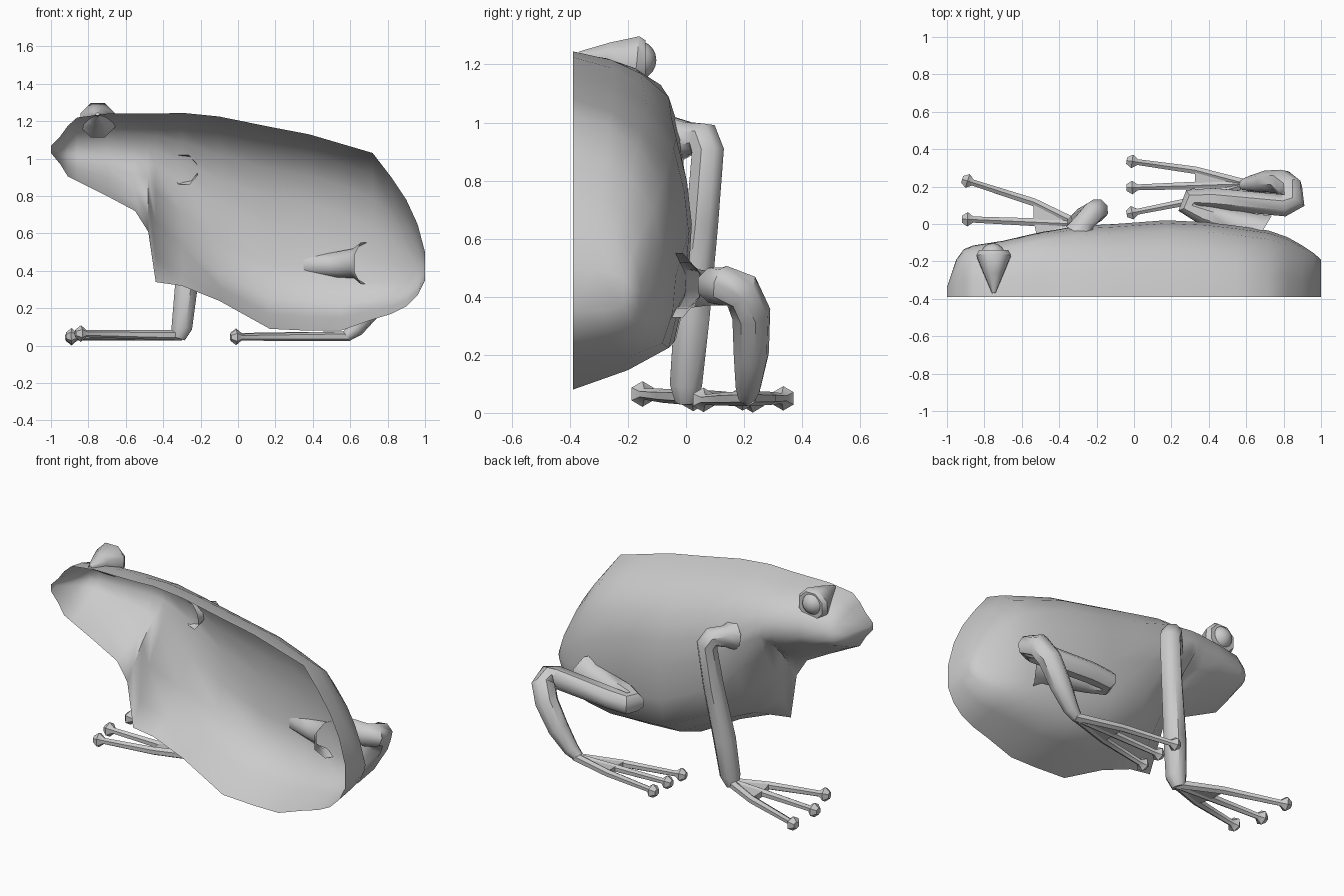
import bpy, bmesh, math
from mathutils import Vector

if "Cube" in bpy.data.objects:
    bpy.data.objects.remove(bpy.data.objects["Cube"])

MID = -0.39  # cut plane of the half figure


def finish(name, bm, angle=45):
    bmesh.ops.recalc_face_normals(bm, faces=bm.faces)
    me = bpy.data.meshes.new(name)
    bm.to_mesh(me)
    bm.free()
    ob = bpy.data.objects.new(name, me)
    bpy.context.collection.objects.link(ob)
    bpy.ops.object.select_all(action='DESELECT')
    ob.select_set(True)
    bpy.context.view_layer.objects.active = ob
    bpy.ops.object.shade_smooth_by_angle(angle=math.radians(angle))
    return ob


def bridge(bm, rings, closed):
    for a, b in zip(rings, rings[1:]):
        n = len(a)
        for i in range(n if closed else n - 1):
            j = (i + 1) % n
            bm.faces.new((a[i], a[j], b[j], b[i]))


def tube(name, pts, sides=8, start_cap=True):
    """Loft round rings along points (x, y, z, radius)."""
    bm = bmesh.new()
    P = [Vector(p[:3]) for p in pts]
    rings, side = [], None
    for i, p in enumerate(P):
        d0 = (p - P[max(i - 1, 0)]).normalized()
        d1 = (P[min(i + 1, len(P) - 1)] - p).normalized()
        t = (d0 + d1).normalized()
        if side is None:
            side = t.cross(Vector((0, 0, 1)))
            if side.length < 0.1:
                side = Vector((1, 0, 0))
        side = (side - t * side.dot(t)).normalized()
        up = t.cross(side)
        r = pts[i][3]
        ring = []
        for k in range(sides):
            a = 2 * math.pi * (k + 0.5) / sides
            ring.append(bm.verts.new(p + side * r * math.cos(a) + up * r * math.sin(a)))
        rings.append(ring)
    bridge(bm, rings, True)
    if start_cap:
        bm.faces.new(rings[0])
    bm.faces.new(rings[-1])
    return finish(name, bm)


# Body: half-section stations (x, top, bottom, width, height of widest point)
STATIONS = [
    (-1.0, 1.07, 1.03, .05, 1.05), (-.95, 1.12, .97, .20, 1.03),
    (-.91, 1.175, .905, .255, 1.03), (-.86, 1.22, .88, .275, 1.03),
    (-.70, 1.24, .80, .30, 1.02), (-.55, 1.24, .72, .335, 1.0),
    (-.48, 1.24, .61, .35, .98), (-.44, 1.24, .34, .355, .96),
    (-.30, 1.245, .32, .38, .88), (-.10, 1.225, .24, .39, .75),
    (.17, 1.17, .09, .41, .65), (.38, 1.13, .08, .40, .62),
    (.55, 1.08, .08, .38, .56), (.72, 1.03, .14, .355, .47),
    (.82, .90, .17, .32, .44), (.90, .78, .21, .275, .42),
    (.96, .65, .27, .235, .42), (1.0, .5, .35, .2, .42)]
UPPER = [(0, 1), (.35, .92), (.62, .79), (.87, .57), (.96, .28), (1, 0)]
BELLY = [(.97, .38), (.87, .7), (.5, .86), (0, 1)]
JAW = [(.86, .3), (.62, .55), (.32, .82), (0, 1)]
NECK = [(.72, .22), (.42, .48), (.18, .78), (0, 1)]
CHEST = [(.86, .3), (.66, .62), (.36, .88), (0, 1)]

bm = bmesh.new()
rings = []
for x, zt, zb, w, zm in STATIONS:
    lower = JAW if x < -.5 else NECK if x < -.4 else CHEST if x < -.2 else BELLY
    ring = [bm.verts.new((x, MID + w * u, zm + (zt - zm) * v)) for u, v in UPPER]
    ring += [bm.verts.new((x, MID + w * u, zm - (zm - zb) * v)) for u, v in lower]
    rings.append(ring)
bridge(bm, rings, False)
bm.faces.new(rings[0])
bm.faces.new(rings[-1])
finish("body", bm, 60)

# Eye and its raised lid
tube("eyelid", [(-.75, -.37, 1.235, .01), (-.75, -.27, 1.225, .055),
                (-.75, -.17, 1.205, .1), (-.75, -.14, 1.205, .085)], start_cap=False)
bm = bmesh.new()
bmesh.ops.create_uvsphere(bm, u_segments=16, v_segments=10, radius=.068)
bmesh.ops.translate(bm, verts=bm.verts, vec=(-.755, -.17, 1.215))
finish("eyeball", bm)

# Front leg
tube("front_leg", [(-.29, -.045, .94, .085), (-.265, .01, .945, .06), (-.22, .06, .945, .06),
                   (-.195, .075, .90, .06), (-.225, .055, .65, .06), (-.275, .02, .33, .066),
                   (-.30, .0, .10, .06), (-.32, .0, .04, .04)], start_cap=False)
# Hind leg folded back on itself
tube("hind_leg", [(.68, -.05, .44, .12), (.63, -.02, .44, .085), (.5, .015, .43, .07),
                  (.38, .05, .43, .065),
                  (.29, .09, .425, .06), (.31, .135, .425, .06), (.42, .135, .43, .062),
                  (.80, .10, .44, .065), (.85, .125, .44, .068), (.835, .19, .42, .07),
                  (.79, .225, .34, .068), (.71, .225, .20, .062), (.63, .215, .09, .045),
                  (.58, .21, .05, .03)], start_cap=False)


def foot(name, ankle, tips, spread, r):
    """Palm plus three toes ending in small pads."""
    a = Vector(ankle)
    knuckles = []
    for i, tip in enumerate(tips):
        t = Vector(tip)
        k = a.lerp(t, spread)
        k.y += (k.y - a.lerp(Vector(tips[1]), spread).y) * .3
        knuckles.append(k)
        d = (t - k).normalized()
        e0, e1 = t - d * .03, t + d * .03
        tube(f"{name}_toe_{i + 1}", [(*a, r * 1.3), (*k, r * 1.15), (*e0, r * .9),
                                     (*t, r * 2.1), (*e1, r)], sides=6)
    # palm web
    bm = bmesh.new()
    pts = [a] + knuckles
    lo = [bm.verts.new(p - Vector((0, 0, r * .8))) for p in pts]
    hi = [bm.verts.new(p + Vector((0, 0, r * .8))) for p in pts]
    bridge(bm, [lo, hi], True)
    bm.faces.new(lo)
    bm.faces.new(hi)
    finish(name + "_palm", bm)


foot("front_foot", (-.30, .0, .055),
     [(-.89, .23, .045), (-.89, .025, .05), (-.84, -.15, .065)], .4, .021)
foot("hind_foot", (.60, .215, .05),
     [(-.01, .335, .05), (-.01, .195, .05), (-.01, .06, .045)], .45, .02)
